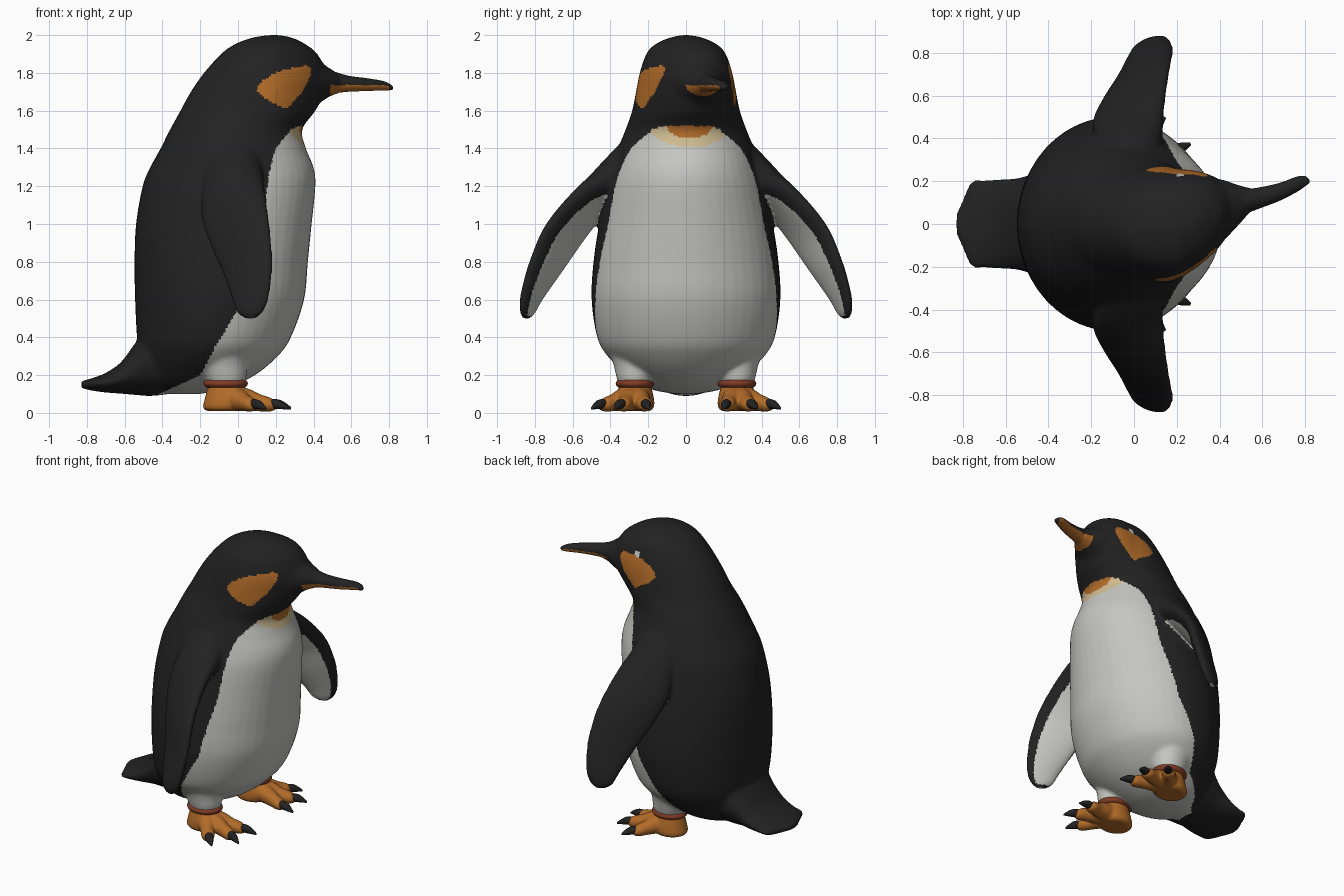
import bpy, bmesh, math
from mathutils import Vector
from mathutils.bvhtree import BVHTree

cube = bpy.data.objects.get("Cube")
if cube:
    bpy.data.objects.remove(cube, do_unlink=True)


def material(name, r, g, b):
    mat = bpy.data.materials.new(name)
    mat.use_nodes = True
    mat.diffuse_color = (r, g, b, 1)
    mat.node_tree.nodes["Principled BSDF"].inputs["Base Color"].default_value = (r, g, b, 1)
    return mat


BLACK, WHITE, ORANGE, CREAM = range(4)
plumage = [material("black feathers", .016, .016, .016), material("white feathers", .56, .56, .53),
           material("orange", .45, .15, .022), material("cream feathers", .62, .5, .28)]
band_mat = material("red brown band", .22, .045, .018)


def catmull(a, b, c, d, t):
    return [q + .5 * t * (r - p + t * (2*p - 5*q + 4*r - s + t * (3*(q - r) + s - p)))
            for p, q, r, s in zip(a, b, c, d)]


def loft(bm, sections, side=1, steps=6, count=48):
    """Skin smooth closed rings; a section is centre, first axis and second axis."""
    rows = [[n for vec in s for n in vec] for s in sections]
    rows = [rows[0]] + rows + [rows[-1]]
    path = [catmull(*rows[i:i + 4], k / steps) for i in range(len(rows) - 3) for k in range(steps)]
    path.append(rows[-1])
    rings = []
    for p in path:
        c, u, v = Vector(p[:3]), Vector(p[3:6]), Vector(p[6:])
        ring = []
        for i in range(count):
            a = math.tau * i / count
            co = c + u * math.cos(a) + v * math.sin(a)
            ring.append(bm.verts.new((co.x, co.y * side, co.z)))
        rings.append(ring)
    faces = []
    for r, (low, high) in enumerate(zip(rings, rings[1:])):
        for i in range(count):
            j = (i + 1) % count
            f = bm.faces.new((low[i], low[j], high[j], high[i]))
            faces.append((f, r / steps, math.tau * (i + .5) / count))
    bm.faces.new(rings[0])
    bm.faces.new(rings[-1])
    return faces


def finish(bm, name, mats):
    bmesh.ops.recalc_face_normals(bm, faces=bm.faces[:])
    mesh = bpy.data.meshes.new(name)
    bm.to_mesh(mesh)
    bm.free()
    for m in mats:
        mesh.materials.append(m)
    mesh.shade_smooth()
    obj = bpy.data.objects.new(name, mesh)
    bpy.context.collection.objects.link(obj)
    return obj


def blend(obj, voxel, rounds):
    """Fuse overlapping lofts into one soft skin."""
    mats = list(obj.data.materials)
    remesh = obj.modifiers.new("fuse", "REMESH")
    remesh.mode = "VOXEL"
    remesh.voxel_size = voxel
    obj.modifiers.new("soften", "SMOOTH").iterations = rounds
    graph = bpy.context.evaluated_depsgraph_get()
    mesh = bpy.data.meshes.new_from_object(obj.evaluated_get(graph))
    obj.modifiers.clear()
    obj.data = mesh
    mesh.materials.clear()
    for m in mats:
        mesh.materials.append(m)
    mesh.shade_smooth()
    return mesh


def flat(x, y, z, ry, rz):
    """Section facing along x."""
    return (x, y, z), (0, ry, 0), (0, 0, rz)


def level(x, y, z, rx, ry):
    """Section facing along z."""
    return (x, y, z), (rx, 0, 0), (0, ry, 0)


# Body and head: height, back, front, half width
profile = [(.1, -.4, -.2, .06), (.13, -.46, -.06, .2), (.2, -.5, .09, .31), (.3, -.52, .21, .415),
           (.4, -.535, .28, .47), (.6, -.545, .35, .5), (.8, -.548, .37, .49), (1, -.54, .39, .46),
           (1.2, -.505, .41, .42), (1.3, -.465, .4, .39), (1.4, -.41, .36, .36), (1.5, -.36, .34, .32),
           (1.6, -.305, .41, .285), (1.7, -.25, .46, .265), (1.8, -.18, .47, .245), (1.9, -.09, .42, .21),
           (1.95, -.02, .36, .165), (1.985, .07, .29, .09), (2, .16, .22, .02)]
bm = bmesh.new()
loft(bm, [level((b + f) / 2, 0, z, (f - b) / 2, w) for z, b, f, w in profile])
# The head turns slightly to one side
for v in bm.verts:
    turn = min(1, max(0, (v.co.z - 1.5) / .2))
    v.co.y += .25 * turn * max(0, v.co.x - .2)
# Snout, tail and legs
loft(bm, [flat(.25, .03, 1.75, .19, .16), flat(.4, .06, 1.75, .15, .125), flat(.48, .085, 1.75, .1, .078),
          flat(.54, .11, 1.743, .06, .048), flat(.6, .125, 1.74, .03, .025)])
loft(bm, [flat(-.3, 0, .29, .26, .18), flat(-.45, 0, .29, .24, .2), flat(-.54, 0, .235, .215, .14),
          flat(-.62, 0, .185, .21, .083), flat(-.7, 0, .16, .205, .052), flat(-.76, 0, .152, .2, .036),
          flat(-.795, 0, .15, .13, .027), flat(-.83, 0, .15, .05, .018)])
for side in (1, -1):
    loft(bm, [level(-.065, .27, .12, .08, .07), level(-.065, .27, .18, .108, .096),
              level(-.08, .27, .26, .13, .115), level(-.1, .26, .38, .18, .165),
              level(-.1, .25, .5, .2, .19)], side)

# Flippers: front edge, back edge, half thickness
edges = [((.1, .2, 1.45), (-.15, .2, 1.42), .1), ((.13, .4, 1.27), (-.18, .38, 1.2), .1),
         ((.14, .56, 1.18), (-.19, .47, 1.04), .07), ((.165, .73, 1.0), (-.15, .56, .9), .052),
         ((.18, .82, .8), (-.08, .67, .74), .046), ((.165, .865, .63), (-.03, .77, .6), .038),
         ((.135, .87, .54), (-.005, .81, .53), .03), ((.09, .86, .498), (.04, .835, .498), .014)]
mids = [(Vector(front) + Vector(back)) / 2 for front, back, thick in edges]
sections = []
for i, (front, back, thick) in enumerate(edges):
    along = mids[min(i + 1, len(mids) - 1)] - mids[max(i - 1, 0)]
    half = (Vector(front) - Vector(back)) / 2
    inward = along.cross(half).normalized() * thick
    if inward.y > 0:
        inward = -inward
    sections.append((mids[i], half, inward))
flipper_faces = []
for side in (1, -1):
    for f, t, a in loft(bm, sections, side):
        inner = math.sin(a) > .3 and math.cos(a) < .65
        flipper_faces.append((f, WHITE if inner and 1 < t < 6.3 else BLACK))
bm.faces.index_update()
bm.faces.ensure_lookup_table()
flipper_colour = {f.index: colour for f, colour in flipper_faces}
skin = BVHTree.FromBMesh(bm)
body = blend(finish(bm, "body", plumage), .012, 7)

# Plumage colours: white in front of a border line, cheek patches, throat
border = [(0, -.42), (.1, -.42), (.2, -.2), (.35, -.12), (.5, -.03), (.6, .03), (.8, .08),
          (1, .13), (1.3, .17), (1.4, .2), (1.5, .28), (1.52, .32), (1.535, 2), (3, 2)]
cheek = [(.1, 1.72), (.1, 1.7), (.13, 1.67), (.25, 1.61), (.27, 1.62), (.34, 1.7), (.385, 1.79),
         (.385, 1.825), (.36, 1.84), (.28, 1.825), (.2, 1.8), (.13, 1.76)]


def border_x(z):
    for (z0, x0), (z1, x1) in zip(border, border[1:]):
        if z <= z1:
            return x0 + (x1 - x0) * (z - z0) / (z1 - z0)


def in_cheek(x, z):
    return all((bx - ax) * (z - az) > (bz - az) * (x - ax)
               for (ax, az), (bx, bz) in zip(cheek, cheek[1:] + cheek[:1]))


def plumage_index(p):
    source = skin.find_nearest(p)[2]
    if source in flipper_colour:
        return flipper_colour[source]
    # The far cheek sits a little further back and rises behind
    x, z = (p.x + .04, p.z - .12 * (.36 - p.x)) if p.y > 0 else (p.x, p.z)
    if abs(p.y) > .1 and in_cheek(x, z):
        return ORANGE
    if p.y > .1 and math.hypot(p.x - .215, p.z - 1.85) < .02:
        return WHITE
    if p.x > .49 and 1.6 < p.z < 1.735:
        return ORANGE
    if p.x < border_x(p.z):
        return BLACK
    throat = math.hypot((p.y - .02) / .12, (p.z - 1.52) / .065)
    if p.z > 1.3 and throat < 1:
        return ORANGE
    return CREAM if p.z > 1.3 and throat < 1.75 else WHITE


for poly in body.polygons:
    poly.material_index = plumage_index(poly.center)

# Beak: dark above, orange below
bm = bmesh.new()
for f, t, a in loft(bm, [flat(.44, .08, 1.75, .06, .07), flat(.5, .1, 1.75, .06, .06),
                         flat(.58, .12, 1.743, .05, .043), flat(.68, .15, 1.738, .042, .034),
                         flat(.76, .185, 1.733, .036, .026), flat(.8, .2, 1.726, .024, .018),
                         flat(.82, .2, 1.72, .008, .008)]):
    c = f.calc_center_median()
    f.material_index = ORANGE if c.z < 1.735 and .48 < c.x < .8 and math.sin(a) < .1 else BLACK
finish(bm, "beak", plumage)

# Feet with three clawed toes, and a band round each ankle
toes = [((.17, .215), (.28, .2)), ((.17, .335), (.265, .375)), ((.07, .43), (.145, .5))]
for side, name in ((1, "back"), (-1, "front")):
    bm = bmesh.new()
    loft(bm, [level(-.07, .27, .01, .095, .08), level(-.07, .27, .03, .115, .1),
              level(-.06, .27, .08, .115, .1), level(-.065, .27, .16, .09, .08)], side, count=24)
    claws = bmesh.new()
    for end, tip in toes:
        start, end, tip = Vector((-.05, .27)), Vector(end), Vector(tip)
        out = (end - start).normalized()
        across = Vector((-out.y, out.x, 0))

        def toe(p, z, w, h):
            return (p.x, p.y, z), across * w, (0, 0, h)

        loft(bm, [toe(start, .075, .08, .065), toe(start.lerp(end, .45), .07, .058, .06),
                  toe(start.lerp(end, .75), .054, .044, .046), toe(end, .044, .042, .037),
                  toe(end + out * .03, .038, .024, .022)], side, count=16)
        loft(claws, [toe(end - out * .01, .048, .028, .027), toe(end.lerp(tip, .5), .044, .025, .024),
                     toe(tip, .025, .007, .007)], side, count=12)
    blend(finish(bm, name + "_foot", [plumage[ORANGE]]), .008, 4)
    finish(claws, name + "_claws", [plumage[BLACK]])
    bm = bmesh.new()
    loft(bm, [level(-.065, .27, z, r + .005, r - .01) for z, r in
              ((.13, .085), (.14, .105), (.155, .112), (.17, .105), (.18, .085))], side)
    finish(bm, name + "_ankle_band", [band_mat])
